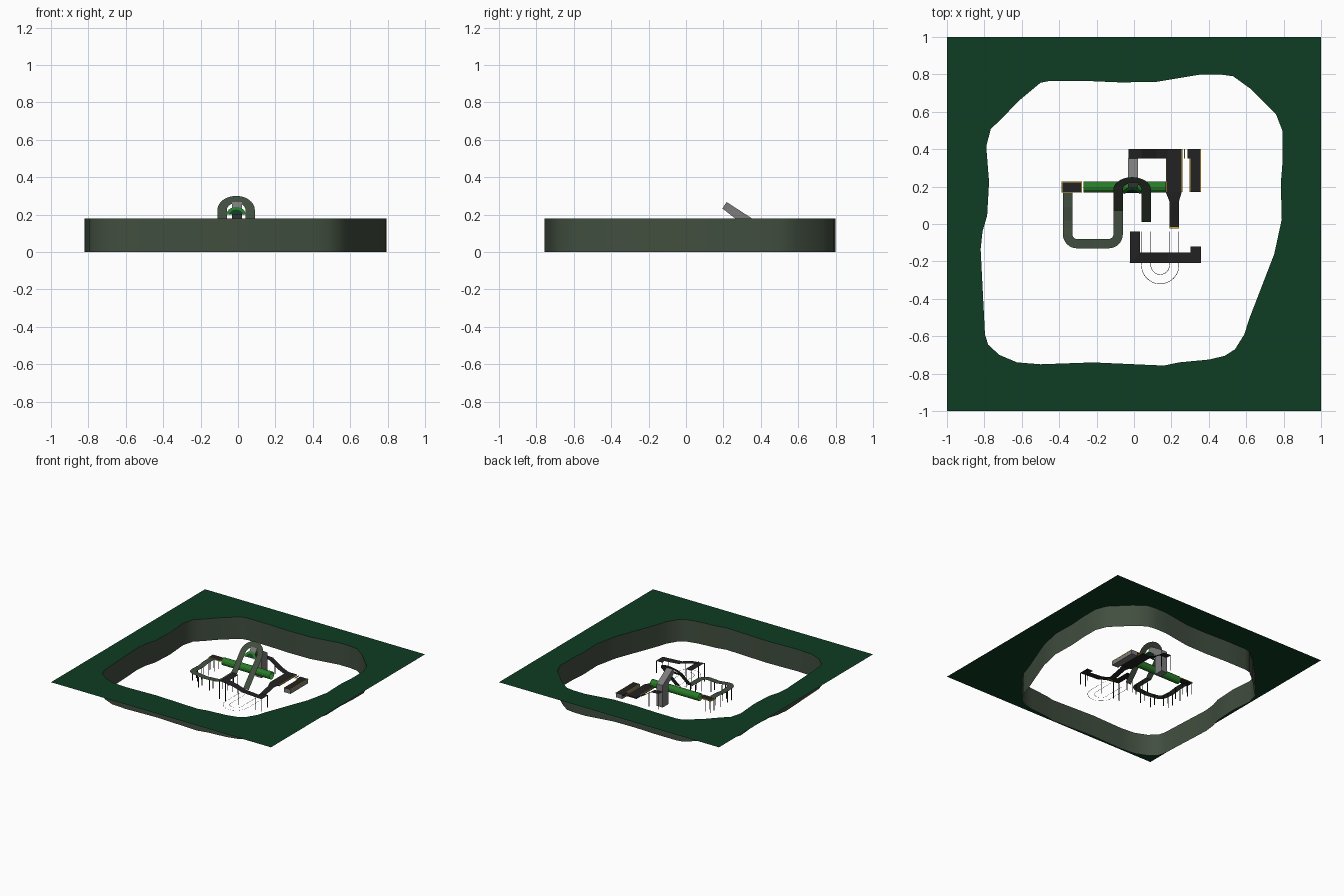
import bpy, bmesh, math
from mathutils import Vector

if "Cube" in bpy.data.objects:
    bpy.data.objects.remove(bpy.data.objects["Cube"])


def mat(name, r, g, b):
    m = bpy.data.materials.new(name)
    m.diffuse_color = (r, g, b, 1)
    m.use_nodes = True
    m.node_tree.nodes["Principled BSDF"].inputs["Base Color"].default_value = m.diffuse_color
    return m


GROUND = mat("forest green", .0045, .046, .017)
STONE = mat("mossy grey", .053, .077, .05)
BLACK = mat("track black", .017, .016, .017)
GREY = mat("tower grey", .2, .2, .2)
GREEN = mat("pipe green", .022, .2, .022)
YELLOW = mat("marking yellow", .65, .42, .03)


def make(name, verts, faces, *mats):
    me = bpy.data.meshes.new(name)
    me.from_pydata(verts, [], faces)
    for m in mats:
        me.materials.append(m)
    ob = bpy.data.objects.new(name, me)
    bpy.context.collection.objects.link(ob)
    return ob


def strip(name, left, right, m):
    n = len(left)
    return make(name, list(right) + list(left),
                [(i, i + 1, n + i + 1, n + i) for i in range(n - 1)], m)


def ribbon(name, pts, width, m):
    """Flat mitred band along a path of x, y, z points."""
    P = [Vector(p) for p in pts]
    left, right = [], []
    for i, p in enumerate(P):
        a = (p - P[i - 1]) if i else (P[1] - p)
        b = (P[i + 1] - p) if i < len(P) - 1 else a
        na = Vector((-a.y, a.x, 0)).normalized()
        nb = Vector((-b.y, b.x, 0)).normalized()
        n = (na + nb).normalized()
        n *= width / 2 / max(n.dot(na), .3)
        left.append(p + n)
        right.append(p - n)
    return strip(name, left, right, m)


def box(name, x0, x1, y0, y1, z0, z1, *mats):
    v = [(x, y, z) for z in (z0, z1) for y in (y0, y1) for x in (x0, x1)]
    f = [(0, 2, 3, 1), (4, 5, 7, 6), (0, 1, 5, 4), (2, 6, 7, 3), (0, 4, 6, 2), (1, 3, 7, 5)]
    return make(name, v, f, *mats)


def arc(cx, cy, r, a0, a1, n=8):
    return [(cx + r * math.cos(math.radians(a0 + (a1 - a0) * i / n)),
             cy + r * math.sin(math.radians(a0 + (a1 - a0) * i / n))) for i in range(n + 1)]


# Pit outline, wall and surrounding ground
RIM = [(-.45, .765), (-.26, .765), (-.07, .757), (.12, .76), (.36, .8), (.46, .8), (.53, .79),
       (.62, .725), (.76, .585), (.795, .495), (.795, .345), (.785, .215), (.79, .025),
       (.75, -.16), (.615, -.51), (.59, -.59), (.54, -.67), (.485, -.705), (.4, -.725),
       (.24, -.74), (.16, -.757), (-.22, -.74), (-.5, -.75), (-.625, -.74), (-.72, -.7),
       (-.78, -.645), (-.797, -.59), (-.805, -.43), (-.82, -.135), (-.81, -.04),
       (-.785, .045), (-.775, .225), (-.79, .415), (-.765, .51), (-.715, .555),
       (-.62, .655), (-.5, .755)]
H, n = .18, len(RIM)
wall = make("pit_wall", [(x, y, z) for z in (0, H) for x, y in RIM],
            [(i, n + i, n + (i + 1) % n, (i + 1) % n) for i in range(n)], STONE)
for p in wall.data.polygons:
    p.use_smooth = True

bm = bmesh.new()
edges = []
for loop in ([(-1, -1), (1, -1), (1, 1), (-1, 1)], RIM):
    vs = [bm.verts.new((x, y, H)) for x, y in loop]
    edges += [bm.edges.new((vs[i - 1], vs[i])) for i in range(len(vs))]
bmesh.ops.triangle_fill(bm, edges=edges, use_beauty=True, use_dissolve=False, normal=(0, 0, 1))
for f in bm.faces:
    f.normal_update()
    if f.normal.z < 0:
        f.normal_flip()
ground = make("ground", [], [], GROUND)
bm.to_mesh(ground.data)
bm.free()

# Arch plane: tilted, the centre of the arch is at CX, CY, CZ
CX, CY, CZ = -.01, .185, .224
U = Vector((0, .653, .757))


def tilt(x, t, lift=0):
    return Vector((CX + x, CY, CZ)) + U * t + Vector((0, -.757, .653)) * lift


def arch_edge(r):
    pts = [(x, t) for x, t in arc(0, 0, r, 0, 180, 20)]
    return [tilt(r, -.268)] + [tilt(x, t) for x, t in pts] + [tilt(-r, -.175)]


strip("arch_track", arch_edge(.05), arch_edge(.1), STONE)

# Leafy portal inside the arch
leaf_out = [tilt(x, t, .002) for x, t in arc(0, -.03, .05, 0, 180, 14)]
leaf_in = [tilt(x * (1 + .08 * (i % 2)), t * (1 + .3 * (i % 2)), .002)
           for i, (x, t) in enumerate(arc(0, -.035, .036, 0, 180, 14))]
strip("portal_leaves", leaf_in, leaf_out, GREEN)
make("portal_back", [tilt(x, t) for x, t in arc(0, -.03, .049, 0, 180, 14)],
     [tuple(range(15))], GROUND)

# Rounded side track leading to the arch
path = [(-.355, .17, .1), (-.355, .09, .1), (-.355, .02, .09)]
path += [(x, y, .095) for x, y in arc(-.305, -.055, .05, 180, 270)]
path += [(-.22, -.105, .085)]
path += [(x, y, .09) for x, y in arc(-.135, -.055, .05, 270, 360)]
path += [(-.085, .072, .092)]
ribbon("side_track", path, .05, STONE)
box("side_platform", -.385, -.28, .17, .225, .095, .102, BLACK)

# Green pipe
N, R = 12, .03
ring = [(x, y) for x, y in arc(.198, .09, R, 0, 360, N)][:-1]
make("green_pipe", [(x, a, b) for x in (-.27, .17) for a, b in ring],
     [(i, (i + 1) % N, N + (i + 1) % N, N + i) for i in range(N)], GREEN)

# Black tracks
ribbon("front_track", [(.005, -.04, .15), (.005, -.18, .15), (.1, -.18, .135),
                       (.18, -.18, .11), (.33, -.18, .1), (.33, -.12, .1)], .055, BLACK)
ribbon("back_track", [(-.03, .375, .13), (.04, .375, .125), (.12, .375, .07),
                      (.18, .375, .045)], .05, BLACK)
box("main_platform", .17, .255, .17, .4, .035, .045, BLACK)
make("ramp", [(.17, .17, .045), (.255, .17, .045), (.19, .12, .04), (.24, .12, .04),
              (.19, .03, .02), (.24, .03, .02), (.19, -.02, .012), (.24, -.02, .012)],
     [(0, 2, 3, 1), (2, 4, 5, 3), (4, 6, 7, 5)], BLACK)

# Separate dock: grey sides with a black top
dock = box("dock", .3, .358, .17, .4, 0, .035, GREY, BLACK)
dock.data.polygons[1].material_index = 1
box("dock_lip", .285, .3, .35, .4, .028, .035, BLACK)

# Yellow markings
for i, (x0, x1, y0, y1, z) in enumerate([
        (.253, .258, .17, .4, .046), (.298, .303, .17, .35, .036), (.354, .359, .17, .4, .036),
        (.19, .24, -.024, -.017, .013), (.17, .175, .17, .35, .046), (.268, .273, .35, .4, .04),
        (-.387, -.382, .168, .227, .103), (-.283, -.278, .168, .227, .103),
        (-.387, -.278, .222, .227, .103), (-.387, -.278, .168, .172, .103)]):
    box(f"yellow_marking_{i}", x0, x1, y0, y1, z - .006, z, YELLOW)

# Grey tower and slanted beam up to the arch
box("tower", -.033, .022, .275, .35, 0, .17, GREY)
profile = [(.195, .232), (.275, .17), (.35, .17), (.35, .181), (.217, .267)]
k = len(profile)
make("slanted_beam", [(x, y, z) for x in (-.033, .022) for y, z in profile],
     [tuple(range(k))[::-1], tuple(range(k, 2 * k))] +
     [(i, (i + 1) % k, k + (i + 1) % k, k + i) for i in range(k)], GREY)

# Thin ground rails in a U
for r in (.05, .1):
    pts = [(.14 - r, -.04, .002)] + [(x, y, .002) for x, y in arc(.14, -.22, r, 180, 360, 20)]
    ribbon(f"ground_rail_{int(r * 100)}", pts + [(.14 + r, -.04, .002)], .0025, BLACK)

# Support posts
posts = [(-.03 + .005, -.205, .15), (.03, -.205, .15), (-.02, -.045, .15), (.03, -.045, .15),
         (.355, -.205, .1), (.305, -.205, .1), (.355, -.125, .1), (.15, -.205, .12),
         (-.025, .395, .13), (.06, .395, .11)]
posts += [(x, y, .095) for x in (-.378, -.333) for y in (.22, .175, .09, 0, -.05)]
posts += [(x, y, .085) for x in (-.27, -.17) for y in (-.127, -.083)]
posts += [(x, y, .085) for x in (-.108, -.062) for y in (-.05, .03)]
for i, (x, y, z) in enumerate(posts):
    box(f"post_{i}", x - .002, x + .002, y - .002, y + .002, 0, z, BLACK)
